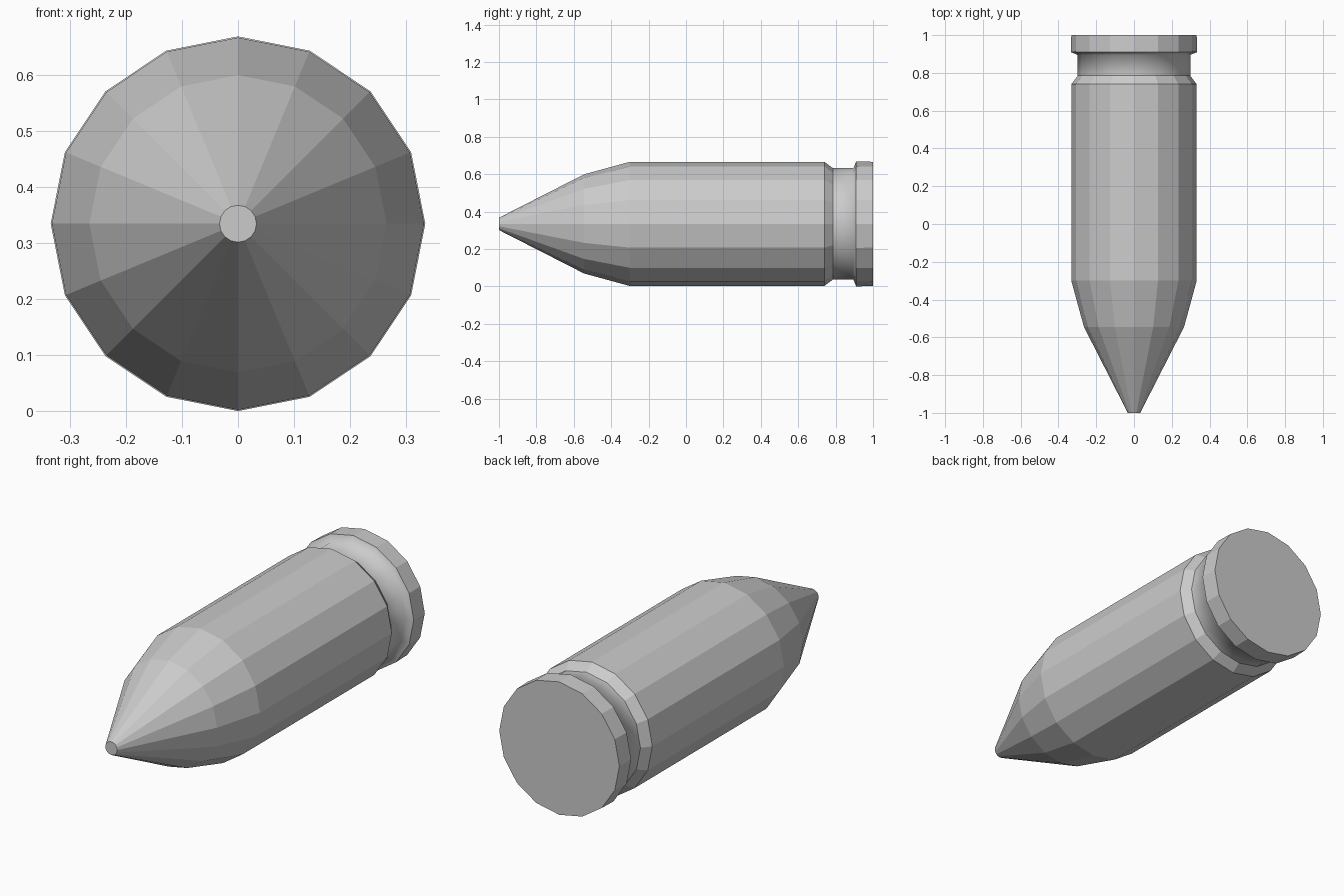
import bpy, bmesh
from math import sin, cos, tau

if "Cube" in bpy.data.objects:
    bpy.data.objects.remove(bpy.data.objects["Cube"])

SIDES = 16
CENTRE_Z = 0.334


def lathe(name, profile, smooth_bands=()):
    """Revolve (y, radius) points around the long axis and cap both ends."""
    bm = bmesh.new()
    rings = []
    for y, r in profile:
        rings.append([bm.verts.new((r * sin(tau * i / SIDES), y,
                                    CENTRE_Z + r * cos(tau * i / SIDES)))
                      for i in range(SIDES)])
    for band, (a, b) in enumerate(zip(rings, rings[1:])):
        for i in range(SIDES):
            j = (i + 1) % SIDES
            bm.faces.new((a[i], a[j], b[j], b[i])).smooth = band in smooth_bands
    bm.faces.new(rings[0])
    bm.faces.new(rings[-1])
    bmesh.ops.recalc_face_normals(bm, faces=bm.faces)
    mesh = bpy.data.meshes.new(name)
    bm.to_mesh(mesh)
    bm.free()
    obj = bpy.data.objects.new(name, mesh)
    bpy.context.collection.objects.link(obj)
    return obj


# Pointed nose, faceted body, smooth groove and base rim in one closed skin
lathe("cartridge_body", [
    (-1.00, 0.033),   # blunt tip
    (-0.545, 0.265),  # nose break
    (-0.30, 0.332),   # shoulder
    (0.74, 0.332),    # body end
    (0.785, 0.298),   # chamfer into groove
    (0.895, 0.298),   # groove floor
    (0.91, 0.334),    # rim front wall
    (1.00, 0.332),    # rim back
], smooth_bands={4, 5})
